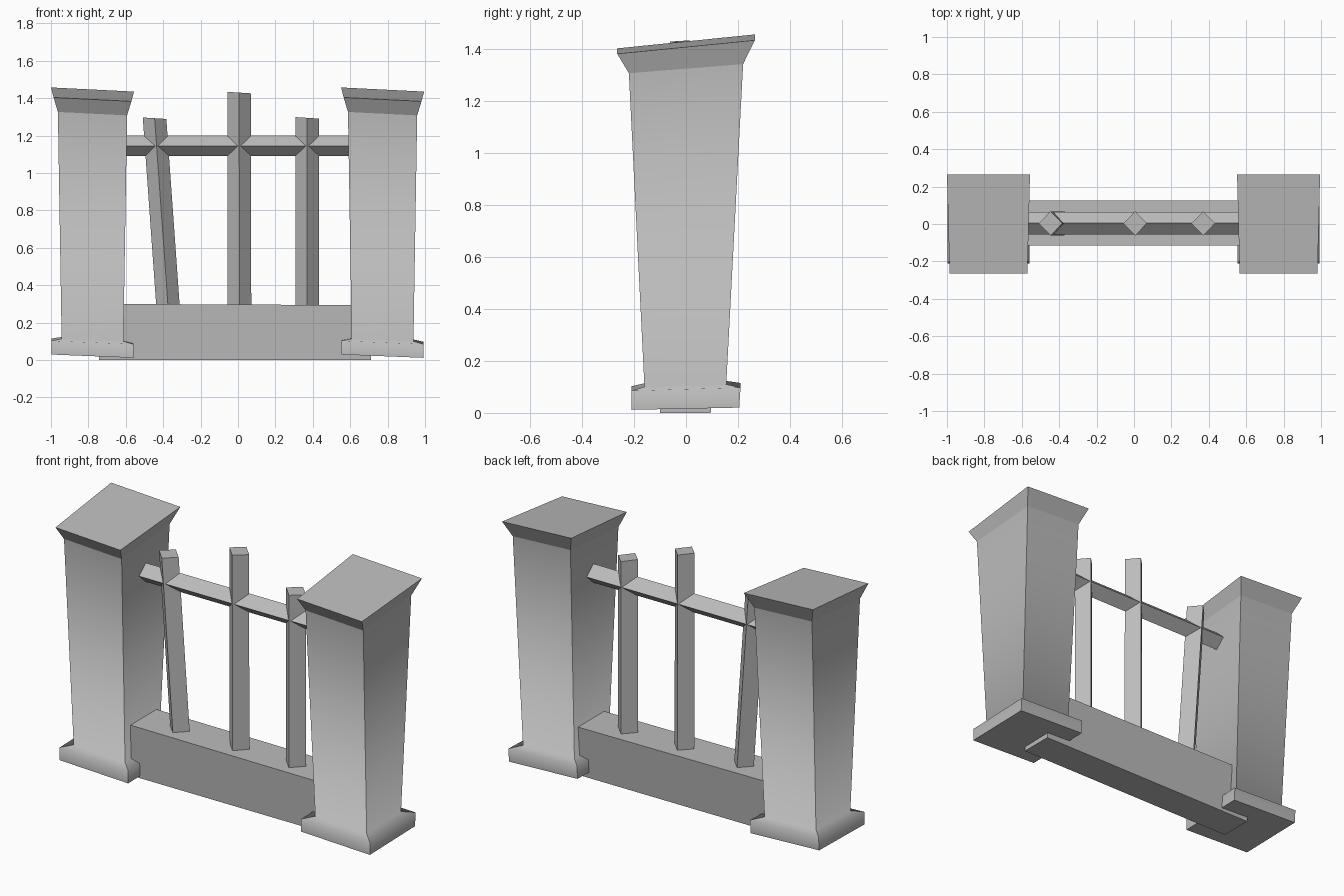
import bpy, bmesh
from mathutils import Vector

cube = bpy.data.objects.get("Cube")
if cube:
    bpy.data.objects.remove(cube, do_unlink=True)

stone = bpy.data.materials.new("grey_stone")
stone.use_nodes = True
GREY = (0.5, 0.5, 0.5, 1)
stone.diffuse_color = GREY
stone.node_tree.nodes["Principled BSDF"].inputs["Base Color"].default_value = GREY


def loft(name, rings, smooth=False, sharp_rings=()):
    """Skin a stack of four-cornered rings and cap both ends."""
    bm = bmesh.new()
    rows = [[bm.verts.new(p) for p in ring] for ring in rings]
    bm.faces.new(rows[0][::-1])
    bm.faces.new(rows[-1])
    for a, b in zip(rows, rows[1:]):
        for i in range(4):
            j = (i + 1) % 4
            bm.faces.new((a[i], a[j], b[j], b[i]))
    bmesh.ops.recalc_face_normals(bm, faces=bm.faces)
    if smooth:
        for f in bm.faces:
            f.smooth = True
        # corner edges and chosen rings stay crisp
        for a, b in zip(rows, rows[1:]):
            for v, w in zip(a, b):
                bm.edges.get((v, w)).smooth = False
        for k in sharp_rings:
            for i in range(4):
                bm.edges.get((rows[k][i], rows[k][(i + 1) % 4])).smooth = False
    mesh = bpy.data.meshes.new(name)
    bm.to_mesh(mesh)
    bm.free()
    mesh.materials.append(stone)
    obj = bpy.data.objects.new(name, mesh)
    bpy.context.collection.objects.link(obj)
    return obj


def rect(hx, y0, y1, z, sx=0, sy=0, cx=0, pinch=0):
    """Rectangular ring on a plane of slope sx, sy; pinch narrows the front."""
    corners = ((-hx + pinch, y0), (hx - pinch, y0), (hx, y1), (-hx, y1))
    return [Vector((cx + x, y, z + sx * x + sy * y)) for x, y in corners]


def diamond_bar(name, start, end, u, v):
    """Bar with a diamond section spanned by half-diagonals u and v."""
    u, v = Vector(u), Vector(v)
    return loft(name, [[Vector(p) + d for d in (u, v, -u, -v)] for p in (start, end)])


# Gate pillars: foot block, tapered shaft, flared crooked cap
for side, cx in (("right", -0.778), ("left", 0.773)):
    loft(side + "_pillar", [
        rect(0.22, -0.21, 0.205, 0.025, -0.04, 0.02, cx),
        rect(0.22, -0.21, 0.21, 0.1, -0.04, 0.03, cx),
        rect(0.165, -0.16, 0.155, 0.112, -0.04, 0.03, cx),
        rect(0.185, -0.22, 0.22, 1.335, -0.05, 0.08, cx),
        rect(0.222, -0.265, 0.265, 1.42, -0.05, 0.1, cx, 0.014),
    ], True, (0, 3, 4))

# Low wall between the pillars
loft("low_wall", [rect(0.727, -0.1, 0.095, 0, cx=-0.017),
                  rect(0.727, -0.115, 0.125, 0.297, -0.005, 0, -0.017)])

# Cross rail and fence posts
diamond_bar("cross_rail", (-0.64, 0.005, 1.145), (0.64, 0.005, 1.145),
            (0, 0.06, 0), (0, 0, 0.055))
for name, x0, x1, top in (("right_post", -0.373, -0.446, 1.293),
                          ("middle_post", 0.008, 0.006, 1.43),
                          ("left_post", 0.37, 0.37, 1.295)):
    diamond_bar(name, (x0, 0.003, 0.27), (x1, 0.003, top),
                (0.063, 0, -0.004), (0, 0.065, 0))
